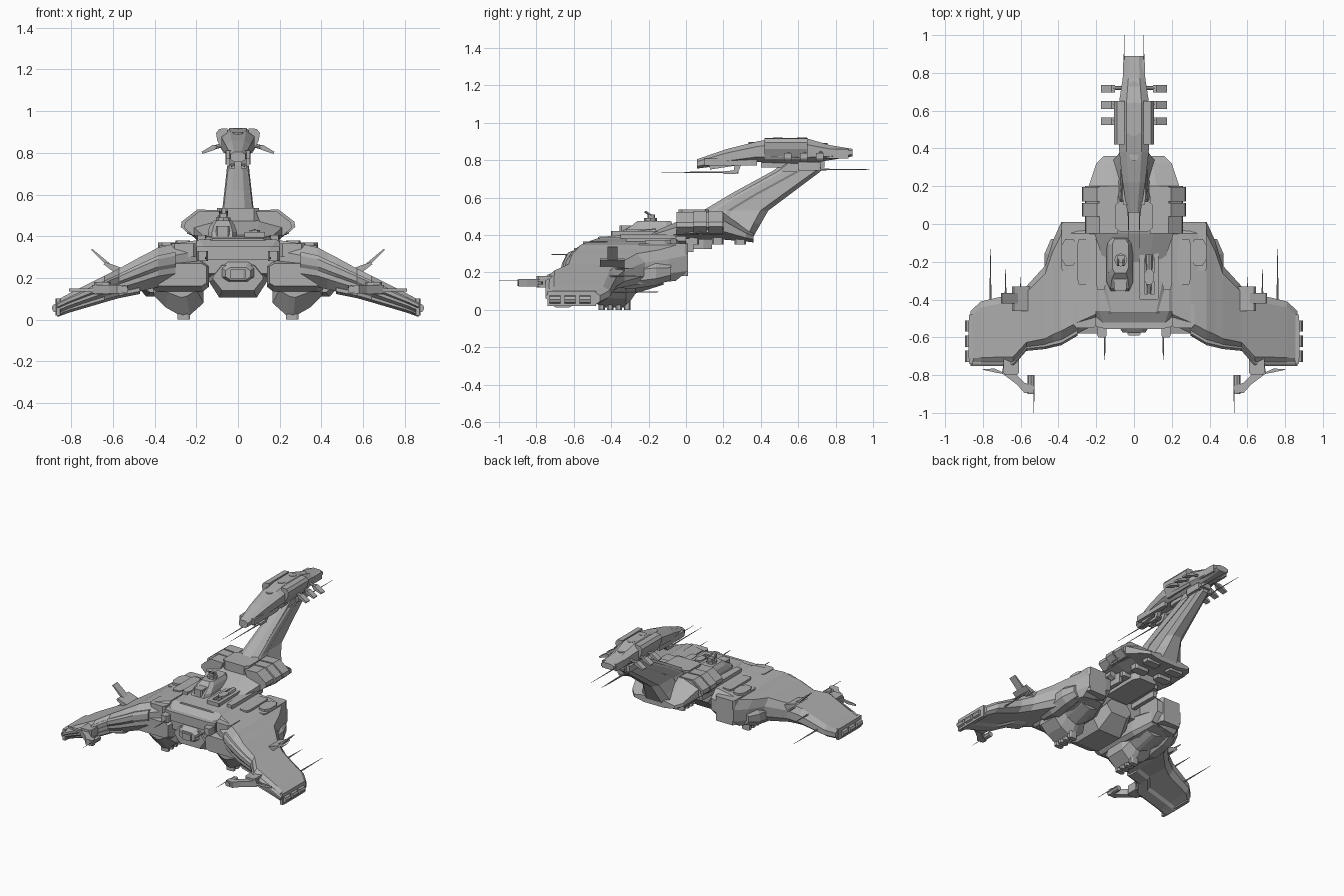
import bpy
import bmesh
from mathutils import Vector

default_cube = bpy.data.objects.get("Cube")
if default_cube:
    bpy.data.objects.remove(default_cube, do_unlink=True)

hull_grey = bpy.data.materials.new("hull_grey")
hull_grey.use_nodes = True
hull_grey.diffuse_color = (.43, .43, .43, 1)
hull_grey.node_tree.nodes["Principled BSDF"].inputs["Base Color"].default_value = (.43, .43, .43, 1)


def finish(name, mesh_data, mirror):
    bmesh.ops.recalc_face_normals(mesh_data, faces=mesh_data.faces)
    mesh = bpy.data.meshes.new(name)
    mesh_data.to_mesh(mesh)
    mesh_data.free()
    mesh.materials.append(hull_grey)
    part = bpy.data.objects.new(name, mesh)
    bpy.context.collection.objects.link(part)
    if mirror:
        part.modifiers.new("both_sides", "MIRROR")


def place(axis, position, first, second):
    """Map a cross-section point to space, for a section across the given axis."""
    if axis == "x":
        return (position, first, second)
    if axis == "y":
        return (first, position, second)
    return (first, second, position)


def skin(name, rings, mirror):
    """Join rings of points into one closed solid."""
    bm = bmesh.new()
    loops = [[bm.verts.new(point) for point in ring] for ring in rings]
    count = len(loops[0])
    for lower, upper in zip(loops, loops[1:]):
        for i in range(count):
            j = (i + 1) % count
            bm.faces.new((lower[i], lower[j], upper[j], upper[i]))
    bm.faces.new(loops[0])
    bm.faces.new(loops[-1])
    finish(name, bm, mirror)


def loft(name, axis, rows, cut=(.2, .2), mirror=False):
    """Skin chamfered sections, each row being position, low, high, low, high."""
    rings = []
    for position, a, b, c, d in rows:
        u, v = (b - a) * cut[0], (d - c) * cut[1]
        section = [(a + u, c), (b - u, c), (b, c + v), (b, d - v),
                   (b - u, d), (a + u, d), (a, d - v), (a, c + v)]
        rings.append([place(axis, position, *point) for point in section])
    skin(name, rings, mirror)


def spine(name, rows, cut=(.2, .2)):
    """Symmetric loft along y, each row being y, half width, bottom, top."""
    loft(name, "y", [(y, -w, w, low, top) for y, w, low, top in rows], cut)


def box(name, x, y, z, mirror=False, cut=.12):
    loft(name, "z", [(height, *x, *y) for height in z], (cut, cut), mirror)


def prism(name, axis, outline, low, high, mirror=False):
    rings = [[place(axis, position, *point) for point in outline] for position in (low, high)]
    skin(name, rings, mirror)


def rod(name, start, end, radius, tip=None, mirror=False):
    start, end = Vector(start), Vector(end)
    direction = end - start
    bm = bmesh.new()
    bmesh.ops.create_cone(bm, cap_ends=True, segments=8, radius1=radius,
                          radius2=radius if tip is None else tip, depth=direction.length)
    turn = direction.to_track_quat("Z", "Y").to_matrix()
    for vert in bm.verts:
        vert.co = turn @ vert.co + (start + end) / 2
    finish(name, bm, mirror)


# Swept wings growing out of two rear hull blocks
wing = [(.2, -.53, 0, .19, .38), (.3, -.58, .01, .165, .365), (.385, -.63, .01, .155, .345),
        (.43, -.64, -.09, .145, .32), (.47, -.65, -.22, .135, .3), (.57, -.66, -.33, .115, .245),
        (.64, -.74, -.37, .095, .21), (.81, -.74, -.41, .045, .125), (.865, -.74, -.46, .025, .095)]
loft("wings", "x", wing, (.1, .28), True)
spine("centre_hull", [(-.54, .18, .22, .34), (-.46, .21, .2, .385), (-.18, .21, .24, .385)], (.06, .1))
box("rear_hull_block", (.235, .385), (-.25, .01), (.18, .355), True, .06)
under = [(-.58, .15, .4, .16, .27), (-.53, .14, .42, .135, .28),
         (-.2, .15, .42, .135, .28), (-.06, .2, .4, .17, .28)]
loft("lower_hull", "y", under, (.1, .15), True)

# Armour following the wing: leading edge and underside plate
edge, keel = [], []
for x, front, back, low, top in wing[1:]:
    thick = top - low
    edge.append((x, front - .012, front + .05, low + thick * .42, top - thick * .2))
    keel.append((x, front + .02, front + .14, low - .012, low + .03))
loft("wing_edge_armour", "x", edge, (.2, .25), True)
loft("wing_keel_plate", "x", keel[3:], (.2, .3), True)
box("shoulder_step", (.2, .32), (-.55, -.42), (.3, .365), True)
box("wing_bracket", (.61, .69), (-.8, -.7), (.12, .18), True)

# Wing tips with rounded capsules
box("wing_tip_rail", (.85, .875), (-.74, -.48), (.02, .1), True)
for y in (-.7, -.62, -.54):
    rod("tip_capsule", (.872, y - .03, .055), (.872, y + .03, .055), .022, mirror=True)

# Hooked guns ahead of the wings
hook = [(.64, -.74), (.69, -.74), (.7, -.79), (.62, -.85), (.58, -.895),
        (.53, -.89), (.53, -.86), (.58, -.84), (.63, -.79)]
prism("hook_gun", "z", hook, .125, .165, True)
prism("hook_blade", "z", [(.66, -.8), (.74, -.785), (.81, -.77), (.74, -.765)], .135, .15, True)
rod("hook_barrel", (.545, -.9, .145), (.545, -.8, .145), .018, mirror=True)
rod("hook_needle", (.53, -.8, .155), (.53, -1, .155), .004, .001, mirror=True)

# Upswept wing fins and rear spikes
prism("wing_fin", "y", [(.55, .215), (.575, .205), (.705, .335), (.698, .338)], -.42, -.365, True)
prism("fin_root", "y", [(.52, .235), (.56, .2), (.645, .265), (.635, .275)], -.46, -.33, True)
for x, y, z in ((.6, -.28, .22), (.68, -.24, .18), (.76, -.13, .095)):
    rod("wing_spike", (x, -.42, z), (x, y, z), .006, .001, mirror=True)

# Nacelles at the trailing wing roots
nacelle = [(-.42, .35, .45, .13, .2), (-.3, .35, .475, .11, .25),
           (-.16, .35, .475, .13, .26), (-.08, .35, .44, .16, .25)]
loft("nacelle", "y", nacelle, (.28, .28), True)
box("nacelle_intake", (.3, .385), (-.22, -.08), (.3, .37), True, .25)
box("root_armour", (.23, .3), (-.32, -.08), (.33, .38), True)

# Engine pods under the wings, rising towards the back
pod = [(.165, .2), (.165, .08), (.23, .022), (.265, .012), (.35, .06), (.405, .115), (.41, .2)]
rings = []
for y, shrink in ((-.53, .5), (-.46, 1), (-.32, 1), (-.27, .6), (-.12, .35)):
    rings.append([(.3 + (x - .3) * (shrink + 1) / 2, y, .2 - (.2 - z) * shrink) for x, z in pod])
skin("engine_pod", rings, True)
for y in (-.45, -.405, -.36, -.315):
    box("pod_grille", (.23, .29), (y - .017, y + .017), (0, .07), True, .2)

# Belly keel and nose
belly = [(-.55, .12, .14, .26), (-.47, .14, .105, .28), (-.25, .14, .105, .28), (-.15, .1, .2, .3)]
spine("belly", belly, (.18, .45))
spine("nose", [(-.575, .06, .19, .25), (-.48, .12, .16, .32)], (.2, .25))
box("nose_port", (-.035, .035), (-.59, -.55), (.195, .24))
box("brow", (-.2, .2), (-.555, -.46), (.285, .35))
box("brow_block", (.145, .195), (-.6, -.5), (.28, .33), True)
rod("brow_gun", (.155, -.58, .295), (.155, -.72, .295), .005, .002, mirror=True)
box("centre_keel", (-.09, .09), (-.25, .14), (.325, .38))
box("keel_girder", (.13, .16), (-.3, .04), (.31, .38), True)

# Dorsal deck with the command tower and gun bay
spine("dorsal_deck", [(-.47, .14, .34, .39), (-.3, .18, .34, .4), (0, .2, .35, .41)], (.08, .3))
box("deck_rail", (.15, .2), (-.35, -.05), (.36, .405), True)
tower = [(.37, -.145, -.005, -.37, -.06), (.42, -.145, -.005, -.34, -.06),
         (.45, -.135, -.015, -.29, -.07), (.475, -.115, -.03, -.26, -.08)]
loft("command_tower", "z", tower, (.15, .15))
box("tower_window", (-.105, -.04), (-.355, -.28), (.395, .45))
rod("turret_base", (-.07, -.19, .47), (-.07, -.19, .49), .035)
box("turret", (-.09, -.05), (-.205, -.165), (.485, .51))
for x in (-.085, -.055):
    rod("turret_barrel", (x, -.18, .5), (x, -.22, .525), .006)
for x in (.03, .105):
    box("bay_wall", (x, x + .025), (-.4, -.09), (.38, .42))
for y in (-.385, -.105):
    box("bay_end", (.03, .13), (y - .015, y + .015), (.38, .42))
rod("bay_gun", (.08, -.16, .415), (.08, -.38, .405), .02, .01)
box("bay_gun_mount", (.055, .105), (-.32, -.24), (.39, .43), cut=.25)

# Aft deck with ribbed side pods
aft = [(-.2, .16, .37, .405), (-.05, .21, .375, .47), (.08, .245, .375, .5),
       (.2, .24, .375, .52), (.32, .2, .365, .43), (.36, .16, .36, .41)]
spine("aft_deck", aft, (.25, .3))
side_pod = [(.09, .525), (.195, .528), (.27, .47), (.275, .445), (.23, .405), (.14, .405)]
for low, high in ((.04, .11), (.12, .195)):
    prism("side_pod", "y", side_pod, low, high, True)
prism("side_pod_core", "y", [(x * .94, z * .97 + .01) for x, z in side_pod], -.05, .2, True)
box("deck_crest", (-.1, .1), (-.04, .12), (.47, .535))
for y in (.04, .17, .29):
    box("aft_underside_rib", (.04, .15), (y - .03, y + .03), (.35, .39), True)

# Raked neck
neck = [(.39, -.12, .12, .08, .36), (.46, -.09, .09, .07, .4), (.53, -.065, .065, .09, .44),
        (.62, -.055, .055, .24, .56), (.74, -.042, .042, .46, .72), (.81, -.04, .04, .56, .73)]
loft("neck", "z", neck, (.25, .12))
fairing = [(z, w - .02, w + .01, front + .04, front + .15) for z, _, w, front, _ in neck[1:5]]
loft("neck_side_rib", "z", fairing, (.2, .2), True)

# Head with flared cheeks
head = [(.06, .035, .755, .805), (.22, .06, .775, .86), (.38, .078, .79, .9), (.48, .08, .785, .918),
        (.64, .08, .78, .918), (.77, .06, .8, .88), (.89, .05, .82, .86)]
spine("head", head, (.25, .25))
cheek = [(.05, .8), (.07, .8), (.1, .86), (.105, .895), (.09, .915), (.05, .918)]
prism("cheek", "y", cheek, .42, .65, True)
box("jaw_rail", (.03, .06), (.1, .38), (.77, .81), True)
box("tail_rail", (.04, .058), (.62, .87), (.81, .86), True)
box("jaw", (-.035, .035), (.4, .74), (.76, .8))
for y, z in ((.36, .89), (.49, .913), (.62, .913), (.73, .885)):
    rod("head_stud", (0, y, z - .03), (0, y, z + .007), .026)

# Chin gun on a curved hanger
hanger = [(.12, .78), (.3, .79), (.285, .75), (.265, .725), (.2, .725),
          (.2, .74), (.255, .745), (.26, .77), (.13, .75)]
prism("chin_hanger", "x", hanger, .015, .04, True)
rod("chin_needle", (.03, .28, .735), (.03, -.13, .735), .006, .001, mirror=True)
rod("tail_needle", (.052, .6, .75), (.052, 1, .75), .006, .001, mirror=True)
box("tail_needle_mount", (.03, .06), (.6, .72), (.745, .79), True)

# Drooping head fins
for y in (.55, .635, .72):
    rod("fin_arm", (.06, y, .84), (.12, y, .825), .01, mirror=True)
    fin = [(.1, .835), (.12, .838), (.175, .805), (.17, .795), (.11, .815)]
    prism("head_fin", "y", fin, y - .025, y + .015, True)
